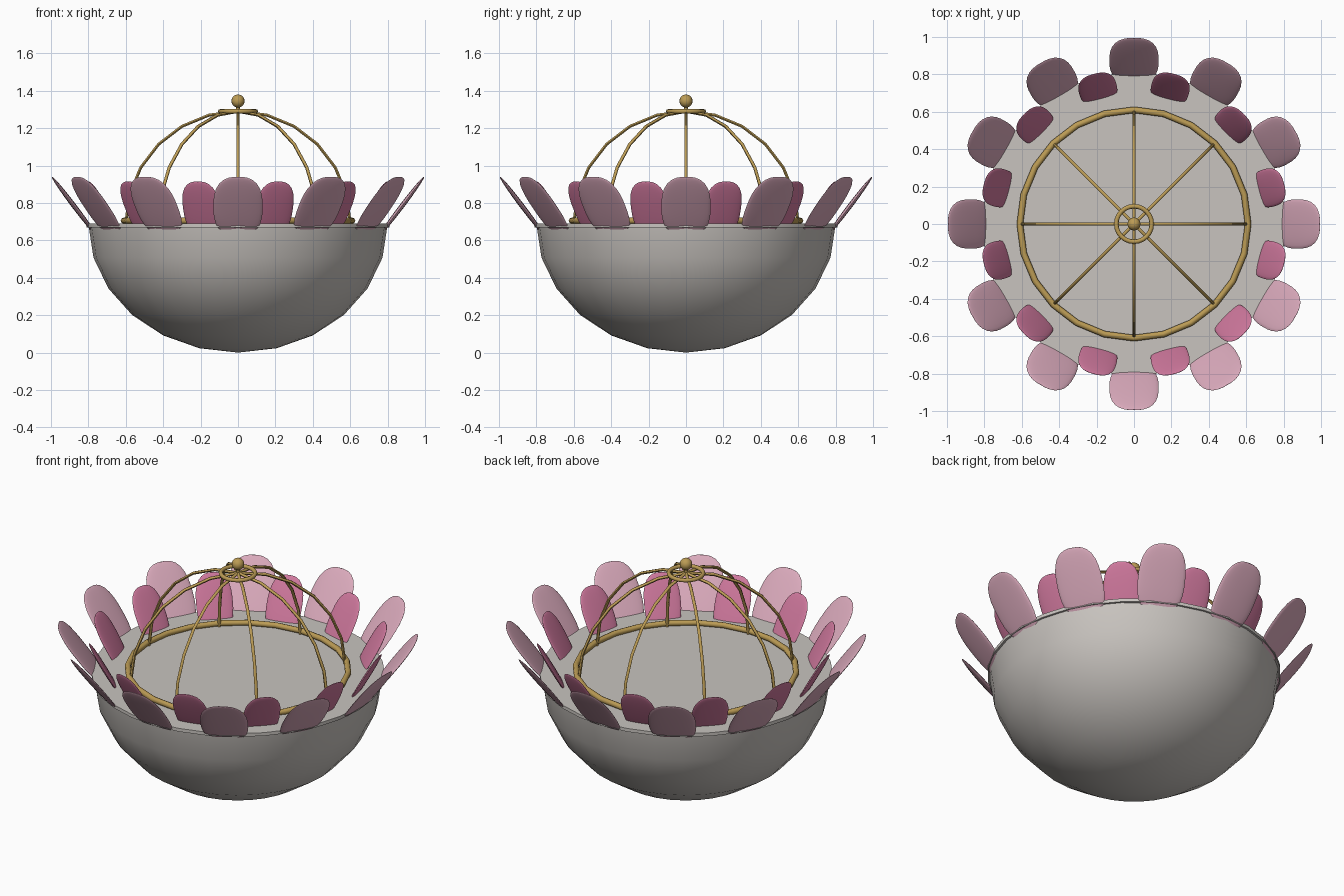
import bpy, bmesh
from math import sin, cos, pi, hypot, radians
from mathutils import Vector

cube = bpy.data.objects.get("Cube")
if cube:
    bpy.data.objects.remove(cube, do_unlink=True)


def material(name, rgb):
    m = bpy.data.materials.new(name)
    m.use_nodes = True
    m.diffuse_color = (*rgb, 1)
    m.node_tree.nodes["Principled BSDF"].inputs["Base Color"].default_value = (*rgb, 1)
    return m


STONE = material("pale grey", (0.58, 0.55, 0.52))
BLUSH = material("light pink", (0.70, 0.40, 0.50))
ROSE = material("deep pink", (0.63, 0.19, 0.34))
GOLD = material("gold", (0.50, 0.33, 0.09))

RIM = 0.69       # height of the flat top of the bowl
DOME = 0.6       # radius of the wire dome


def finish(obj, name, mat, angle=60):
    obj.name = name
    obj.data.materials.clear()
    obj.data.materials.append(mat)
    bpy.ops.object.select_all(action='DESELECT')
    obj.select_set(True)
    bpy.context.view_layer.objects.active = obj
    bpy.ops.object.shade_smooth_by_angle(angle=radians(angle))
    return obj


def from_bmesh(bm, name, mat, angle=60):
    bmesh.ops.recalc_face_normals(bm, faces=bm.faces)
    mesh = bpy.data.meshes.new(name)
    bm.to_mesh(mesh)
    bm.free()
    obj = bpy.data.objects.new(name, mesh)
    bpy.context.collection.objects.link(obj)
    return finish(obj, name, mat, angle)


# Bowl: lower half of a slightly flattened sphere
bm = bmesh.new()
bmesh.ops.create_uvsphere(bm, u_segments=32, v_segments=12, radius=1)
bmesh.ops.delete(bm, geom=[v for v in bm.verts if v.co.z > 0.01], context='VERTS')
for v in bm.verts:
    v.co = Vector((v.co.x * 0.8, v.co.y * 0.8, 0.685 * (1 + v.co.z)))
from_bmesh(bm, "bowl", STONE)

# Flat lid closing the bowl
bpy.ops.mesh.primitive_cylinder_add(vertices=32, radius=0.81, depth=0.02,
                                    location=(0, 0, RIM - 0.01))
finish(bpy.context.object, "bowl_lid", STONE, 30)


# Petals: flattened, squared-off ellipsoids leaning outward
def petal(name, mat, angle, base, tip, half_width, half_length, thick):
    along = Vector((tip[0] - base[0], tip[1] - base[1])).normalized()
    centre = Vector(tip) - along * half_length
    e = 2.6
    bm = bmesh.new()
    bmesh.ops.create_uvsphere(bm, u_segments=24, v_segments=16, radius=1)
    for v in bm.verts:
        x, y, z = v.co
        r = (abs(x) ** e + abs(z) ** e) ** (1 / e)
        s = hypot(x, z) / r if r > 1e-6 else 1
        side, length, depth = x * s * half_width, z * s * half_length, y * thick
        rad = centre.x + along.x * length + along.y * depth
        up = centre.y + along.y * length - along.x * depth
        v.co = (rad * cos(angle) - side * sin(angle),
                rad * sin(angle) + side * cos(angle), up)
    from_bmesh(bm, name, mat)


for i in range(12):
    turn = i * pi / 6
    petal(f"outer_petal_{i + 1}", BLUSH, turn, (0.79, 0.67), (0.995, 0.94),
          0.132, 0.2, 0.013)
    petal(f"inner_petal_{i + 1}", ROSE, turn + pi / 12, (0.70, 0.68), (0.83, 0.915),
          0.103, 0.17, 0.013)


# Wire dome: base ring, crown ring, four crossing arches and a finial
def ring(name, radius, tube, z):
    bpy.ops.mesh.primitive_torus_add(major_segments=24, minor_segments=8,
                                     major_radius=radius, minor_radius=tube,
                                     location=(0, 0, z))
    finish(bpy.context.object, name, GOLD)


ring("dome_base_ring", 0.61, 0.017, RIM + 0.015)
ring("dome_crown_ring", 0.095, 0.012, RIM + DOME)

for i in range(4):
    turn = i * pi / 4
    curve = bpy.data.curves.new("arch", 'CURVE')
    curve.dimensions = '3D'
    curve.bevel_depth = 0.009
    curve.bevel_resolution = 1
    curve.use_fill_caps = True
    line = curve.splines.new('POLY')
    line.points.add(12)
    for k, p in enumerate(line.points):
        a = k * pi / 12
        p.co = (DOME * cos(a) * cos(turn), DOME * cos(a) * sin(turn),
                RIM + DOME * sin(a), 1)
    arch = bpy.data.objects.new("arch", curve)
    bpy.context.collection.objects.link(arch)
    bpy.ops.object.select_all(action='DESELECT')
    arch.select_set(True)
    bpy.context.view_layer.objects.active = arch
    bpy.ops.object.convert(target='MESH')
    finish(bpy.context.object, f"dome_arch_{i + 1}", GOLD)

bpy.ops.mesh.primitive_uv_sphere_add(segments=16, ring_count=10, radius=0.035,
                                     location=(0, 0, 1.345))
finish(bpy.context.object, "finial_ball", GOLD)
bpy.ops.mesh.primitive_cylinder_add(vertices=12, radius=0.01, depth=0.04,
                                    location=(0, 0, 1.3))
finish(bpy.context.object, "finial_stem", GOLD)
